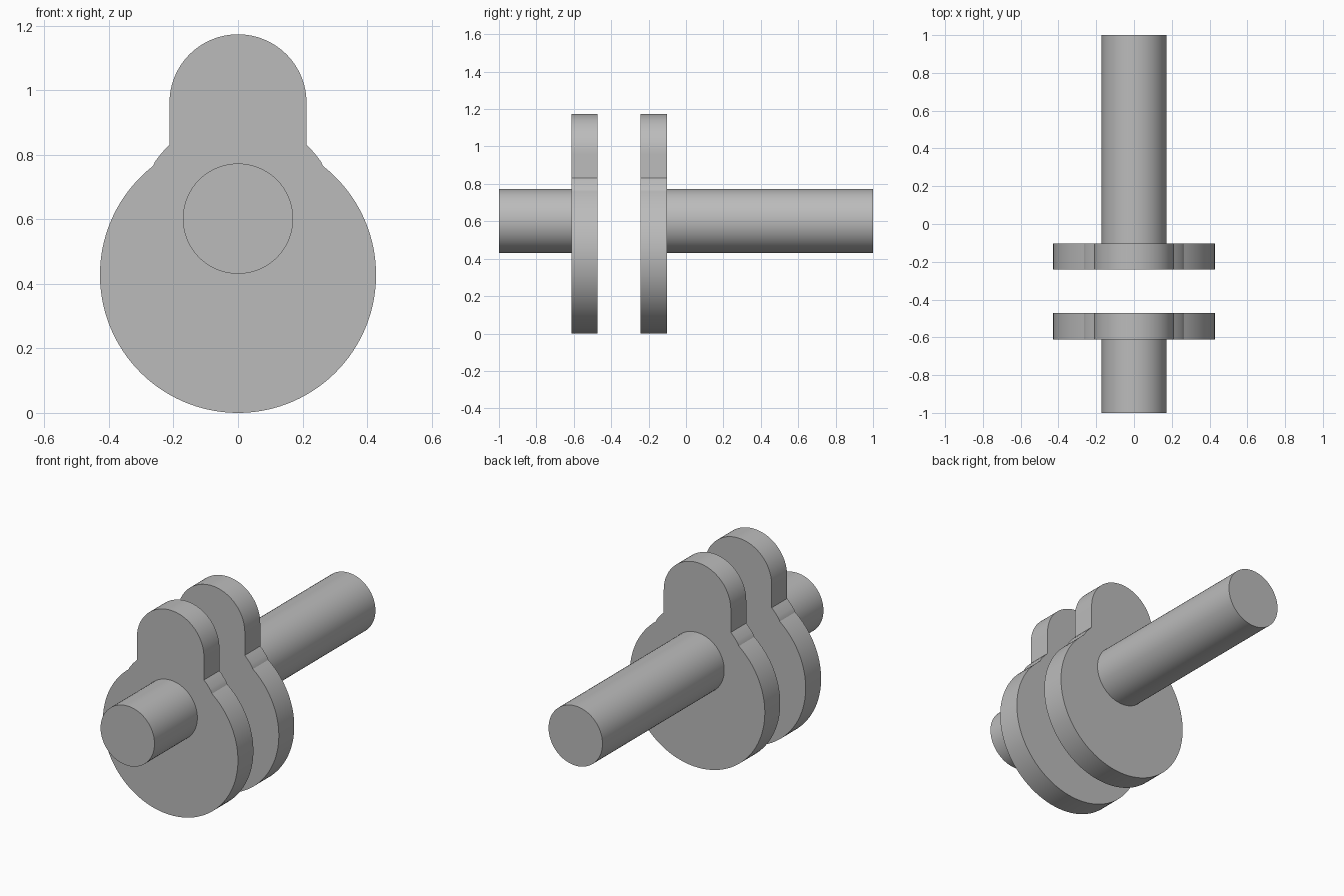
import bpy, bmesh, math

if "Cube" in bpy.data.objects:
    bpy.data.objects.remove(bpy.data.objects["Cube"])

steel = bpy.data.materials.new("grey_steel")
steel.diffuse_color = (0.5, 0.5, 0.5, 1)
steel.use_nodes = True
steel.node_tree.nodes["Principled BSDF"].inputs["Base Color"].default_value = steel.diffuse_color

AXIS_Z = 0.602


def arc(cz, r, a0, a1, n):
    """Points (x, z) on an arc centred on x = 0, angles in radians."""
    return [(r * math.cos(a0 + (a1 - a0) * i / n),
             cz + r * math.sin(a0 + (a1 - a0) * i / n)) for i in range(n + 1)]


def extrude(name, profile, y0, y1):
    """Extrude an (x, z) outline along y."""
    bm = bmesh.new()
    face = bm.faces.new([bm.verts.new((x, y0, z)) for x, z in profile])
    out = bmesh.ops.extrude_face_region(bm, geom=[face])
    moved = [v for v in out["geom"] if isinstance(v, bmesh.types.BMVert)]
    bmesh.ops.translate(bm, verts=moved, vec=(0, y1 - y0, 0))
    bmesh.ops.recalc_face_normals(bm, faces=bm.faces)
    mesh = bpy.data.meshes.new(name)
    bm.to_mesh(mesh)
    bm.free()
    mesh.materials.append(steel)
    obj = bpy.data.objects.new(name, mesh)
    bpy.context.collection.objects.link(obj)
    bpy.ops.object.select_all(action='DESELECT')
    obj.select_set(True)
    bpy.context.view_layer.objects.active = obj
    bpy.ops.object.shade_smooth_by_angle(angle=math.radians(20))


# Web outline, right half: counterweight, hub shoulder, rounded pin end
right = arc(0.428, 0.428, -math.pi / 2, math.atan2(0.338, 0.264), 48)
right += arc(AXIS_Z, 0.312, math.atan2(0.164, 0.264), math.atan2(0.228, 0.2125), 6)[1:]
right += arc(0.961, 0.2125, 0, math.pi / 2, 24)
web = right + [(-x, z) for x, z in reversed(right[1:-1])]

extrude("front_web", web, -0.612, -0.472)
extrude("rear_web", web, -0.242, -0.102)

# Main shafts, ends set slightly into the webs
circle = arc(AXIS_Z, 0.171, 0, 2 * math.pi, 64)[:-1]
extrude("front_shaft", circle, -1.0, -0.56)
extrude("rear_shaft", circle, -0.15, 1.0)
